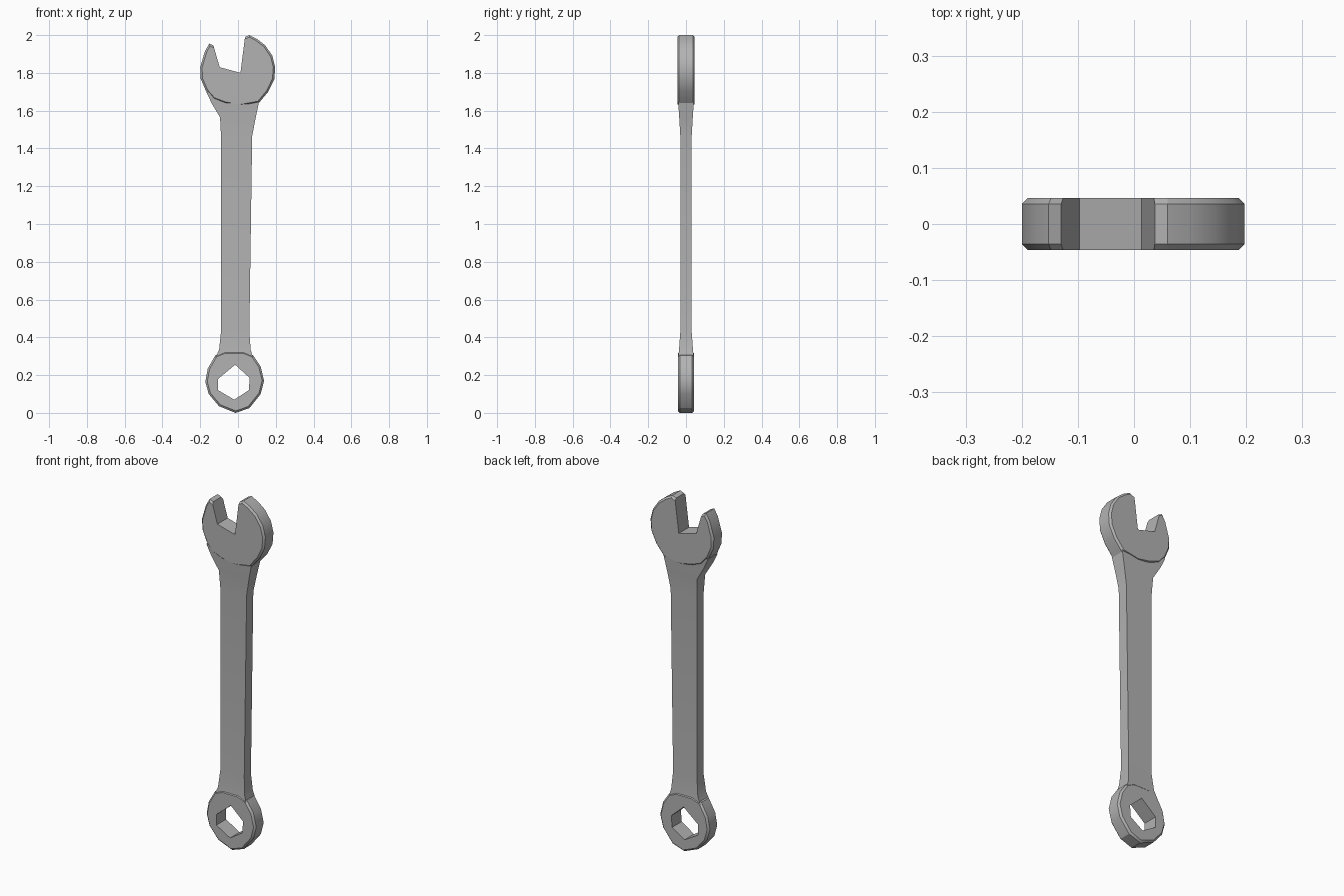
import bpy, bmesh

cube = bpy.data.objects.get("Cube")
if cube:
    bpy.data.objects.remove(cube, do_unlink=True)

steel = bpy.data.materials.new("grey steel")
GREY = (0.45, 0.45, 0.45, 1)
steel.diffuse_color = GREY
steel.use_nodes = True
steel.node_tree.nodes["Principled BSDF"].inputs["Base Color"].default_value = GREY


def finish(name, bm):
    bmesh.ops.recalc_face_normals(bm, faces=bm.faces)
    mesh = bpy.data.meshes.new(name)
    bm.to_mesh(mesh)
    bm.free()
    mesh.materials.append(steel)
    obj = bpy.data.objects.new(name, mesh)
    bpy.context.collection.objects.link(obj)
    return obj


def smooth(obj):
    bpy.ops.object.select_all(action="DESELECT")
    obj.select_set(True)
    bpy.context.view_layer.objects.active = obj
    bpy.ops.object.shade_smooth_by_angle(angle=0.5)


def prism(name, outline, half, chamfer=0, keep_sharp=()):
    """Extrude an x-z outline through y and chamfer its front and back rims."""
    bm = bmesh.new()
    front = [bm.verts.new((x, -half, z)) for x, z in outline]
    back = [bm.verts.new((x, half, z)) for x, z in outline]
    bm.faces.new(front)
    bm.faces.new(back[::-1])
    rims = []
    n = len(outline)
    for i in range(n):
        j = (i + 1) % n
        bm.faces.new((front[i], back[i], back[j], front[j]))
        if i not in keep_sharp:
            rims += [bm.edges.get((front[i], front[j])), bm.edges.get((back[i], back[j]))]
    if chamfer:
        bmesh.ops.bevel(bm, geom=rims, offset=chamfer, segments=1, affect="EDGES")
    return finish(name, bm)


# Open jaw: the first three outline edges form the slot
jaw = prism("open_jaw", [
    (-0.13, 1.945), (-0.097, 1.83), (0.013, 1.80), (0.037, 1.99),
    (0.06, 2.0), (0.1, 1.98), (0.145, 1.945), (0.182, 1.89), (0.197, 1.83),
    (0.192, 1.766), (0.16, 1.70), (0.11, 1.64), (0.01, 1.633), (-0.07, 1.637),
    (-0.13, 1.66), (-0.17, 1.705), (-0.198, 1.77), (-0.2, 1.83),
    (-0.175, 1.915), (-0.152, 1.955)], 0.046, 0.01, (0, 1, 2))
smooth(jaw)

# Ring end with a six-sided hole cut through it
ring = prism("ring_end", [
    (-0.12, 0.305), (-0.16, 0.235), (-0.173, 0.165), (-0.155, 0.10),
    (-0.10, 0.035), (-0.013, 0.0), (0.06, 0.025), (0.12, 0.10),
    (0.138, 0.17), (0.12, 0.245), (0.08, 0.305), (0.03, 0.325), (-0.07, 0.325)],
    0.043, 0.01)
cutter = prism("hole_cutter", [
    (-0.015, 0.255), (0.062, 0.185), (0.057, 0.12),
    (-0.02, 0.07), (-0.105, 0.12), (-0.105, 0.18)], 0.2)
cutter.hide_render = True
cut = ring.modifiers.new("hole", "BOOLEAN")
cut.object = cutter
cut.solver = "EXACT"
bpy.context.view_layer.objects.active = ring
bpy.ops.object.modifier_apply(modifier=cut.name)
bpy.data.objects.remove(cutter, do_unlink=True)
smooth(ring)

# Shank lofted through rectangular sections: height, left, right, half depth
sections = [
    (0.29, -0.12, 0.08, 0.041), (0.335, -0.10, 0.067, 0.037),
    (0.43, -0.09, 0.06, 0.03), (1.465, -0.09, 0.075, 0.03),
    (1.565, -0.095, 0.094, 0.036), (1.64, -0.14, 0.11, 0.041),
    (1.70, -0.168, 0.12, 0.044)]
bm = bmesh.new()
loops = [[bm.verts.new((x, y, z)) for x, y in ((a, -h), (b, -h), (b, h), (a, h))]
         for z, a, b, h in sections]
for low, high in zip(loops, loops[1:]):
    for i in range(4):
        j = (i + 1) % 4
        bm.faces.new((low[i], low[j], high[j], high[i]))
bm.faces.new(loops[0][::-1])
bm.faces.new(loops[-1])
smooth(finish("shank", bm))
